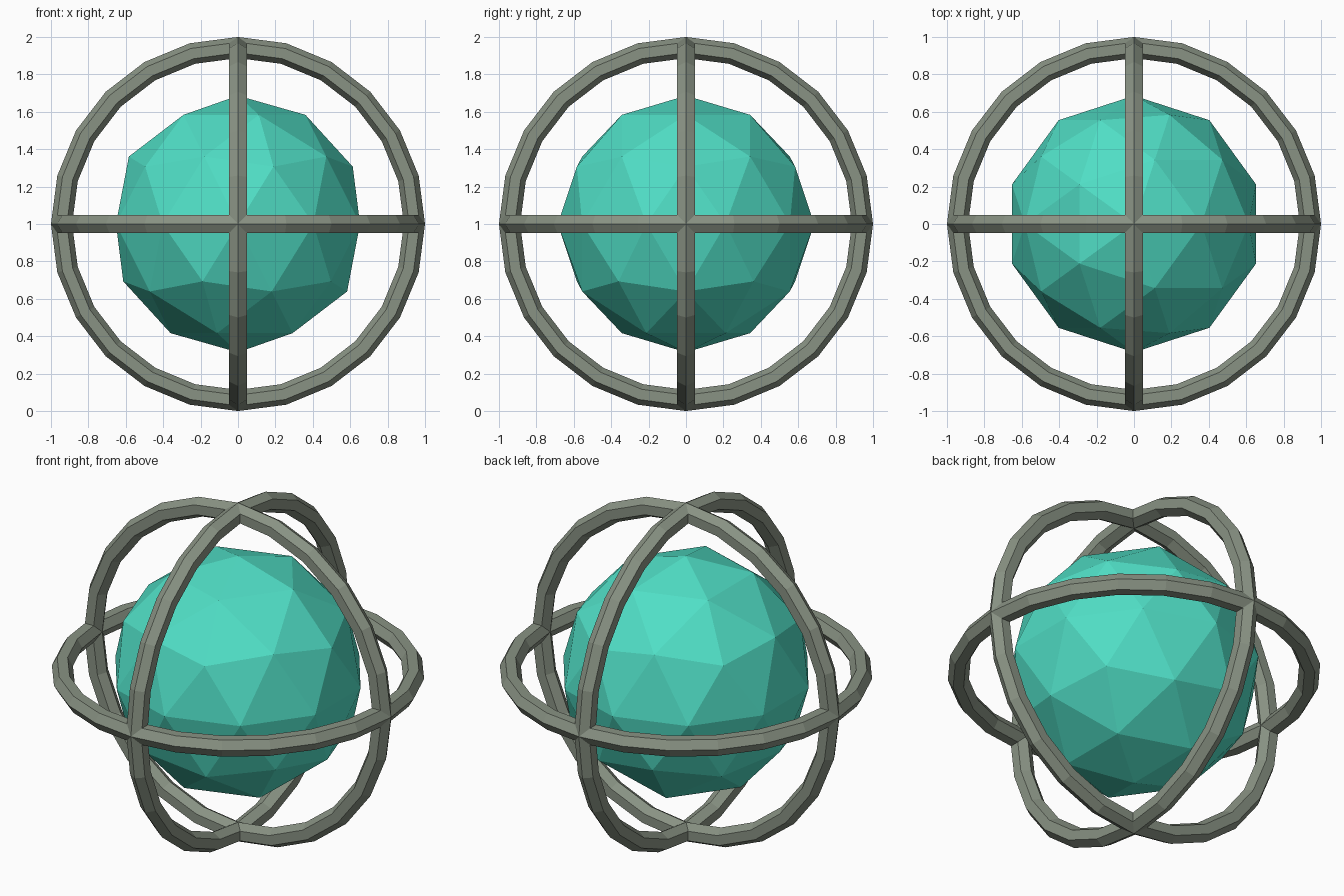
import bpy
from math import pi

if "Cube" in bpy.data.objects:
    bpy.data.objects.remove(bpy.data.objects["Cube"])

CENTRE = (0, 0, 1)
RING_R, TUBE_R = 0.9434, 0.0566


def material(name, colour):
    m = bpy.data.materials.new(name)
    m.diffuse_color = colour
    m.use_nodes = True
    m.node_tree.nodes["Principled BSDF"].inputs["Base Color"].default_value = m.diffuse_color
    return m


def finish(name, mat):
    ob = bpy.context.object
    ob.name = name
    ob.data.materials.append(mat)
    bpy.ops.object.shade_flat()


metal = material("ring_metal", (0.25, 0.29, 0.23, 1))
teal = material("core_teal", (0.08, 0.73, 0.56, 1))

# Faceted core ball
bpy.ops.mesh.primitive_ico_sphere_add(subdivisions=2, radius=0.686, location=CENTRE)
finish("core_ball", teal)

# Three mutually perpendicular rings with hexagonal section
for name, rot in (("level_ring", (0, 0, 0)),
                  ("front_ring", (pi / 2, 0, 0)),
                  ("side_ring", (0, pi / 2, 0))):
    bpy.ops.mesh.primitive_torus_add(major_segments=24, minor_segments=6,
                                     major_radius=RING_R, minor_radius=TUBE_R,
                                     location=CENTRE, rotation=rot)
    finish(name, metal)
